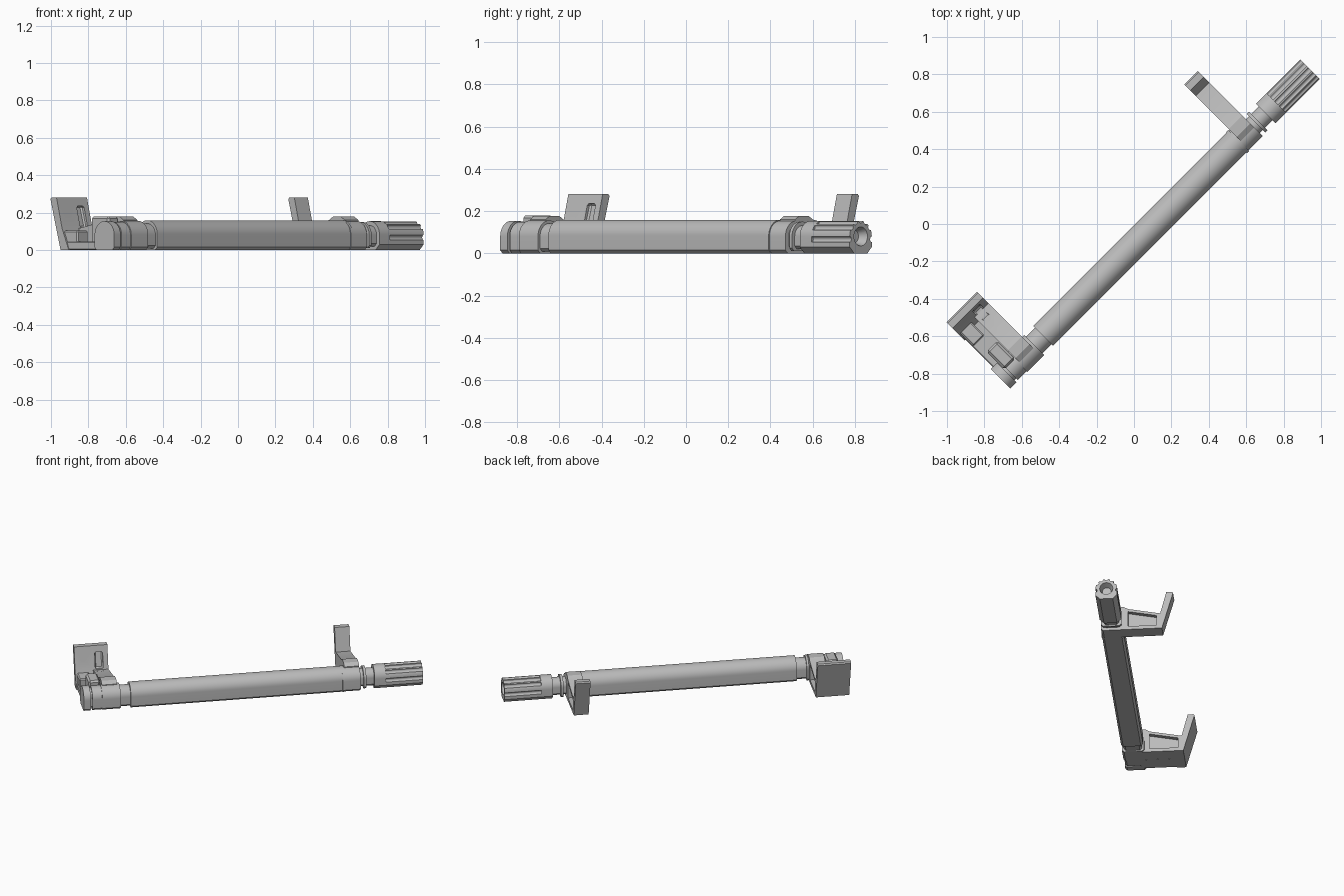
import bpy, bmesh, math
from mathutils import Matrix, Vector

cube = bpy.data.objects.get("Cube")
if cube:
    bpy.data.objects.remove(cube, do_unlink=True)

grey = bpy.data.materials.new("matte_grey")
grey.use_nodes = True
COLOUR = (0.5, 0.5, 0.5, 1)
grey.diffuse_color = COLOUR
grey.node_tree.nodes["Principled BSDF"].inputs["Base Color"].default_value = COLOUR

TURN = Matrix.Rotation(math.radians(45), 4, 'Z')   # the bar lies on the diagonal
AXIS = -0.08                                       # sideways offset of the bar axis
MID = 0.08                                         # height of the bar axis
parts = []


def finish(bm, name):
    bmesh.ops.recalc_face_normals(bm, faces=bm.faces)
    bm.transform(TURN)
    mesh = bpy.data.meshes.new(name)
    bm.to_mesh(mesh)
    bm.free()
    mesh.materials.append(grey)
    ob = bpy.data.objects.new(name, mesh)
    bpy.context.collection.objects.link(ob)
    parts.append(ob)
    return ob


def prism(name, profile, start, end, bevel=0.0):
    """Extrude a (side, height) profile along the bar."""
    bm = bmesh.new()
    face = bm.faces.new([bm.verts.new((start, v, z)) for v, z in profile])
    new = bmesh.ops.extrude_face_region(bm, geom=[face])["geom"]
    bmesh.ops.translate(bm, vec=(end - start, 0, 0),
                        verts=[g for g in new if isinstance(g, bmesh.types.BMVert)])
    if bevel:
        bmesh.ops.bevel(bm, geom=bm.edges[:], offset=bevel, segments=1, affect='EDGES')
    return finish(bm, name)


def box(name, u, v, z, bevel=0.0):
    profile = [(v[0], z[0]), (v[1], z[0]), (v[1], z[1]), (v[0], z[1])]
    return prism(name, profile, u[0], u[1], bevel)


def arch(r, base=0.0, chamfer=0.015, mid=MID):
    """Round top, straight sides and a flat, chamfered foot."""
    arc = [(AXIS + r * math.cos(math.pi * i / 24), mid + r * math.sin(math.pi * i / 24))
           for i in range(25)]
    foot = [(-r, base + chamfer), (-r + chamfer, base), (r - chamfer, base), (r, base + chamfer)]
    return arc + [(AXIS + v, z) for v, z in foot]


def cylinder(name, centre, radius, length, direction, tip=None):
    bm = bmesh.new()
    bmesh.ops.create_cone(bm, cap_ends=True, segments=32, radius1=radius,
                          radius2=radius if tip is None else tip, depth=length)
    turn = Vector(direction).to_track_quat('Z', 'Y').to_matrix().to_4x4()
    bm.transform(Matrix.Translation(centre) @ turn)
    return finish(bm, name)


def cut(ob, cutter):
    cutter.hide_render = True
    mod = ob.modifiers.new("cut", 'BOOLEAN')
    mod.operation = 'DIFFERENCE'
    mod.solver = 'EXACT'
    mod.object = cutter
    bpy.context.view_layer.objects.active = ob
    bpy.ops.object.modifier_apply(modifier=mod.name)
    parts.remove(cutter)
    bpy.data.objects.remove(cutter, do_unlink=True)


# Main bar and the stepped collars along it
prism("main_tube", arch(0.075, mid=0.084), -0.766, 0.70)
prism("tube_end_flange", arch(0.079), 0.695, 0.712)
prism("right_clamp_ring", arch(0.074), 0.712, 0.82)
prism("handle_neck", arch(0.052, 0.02), 0.81, 0.93)
prism("neck_disc", arch(0.07, 0.01), 0.842, 0.86)
prism("left_neck", arch(0.062, 0.008), -0.85, -0.76)
prism("left_clamp_ring", arch(0.076), -0.963, -0.835)
prism("left_hinge_ring", arch(0.07), -1.03, -0.957)
prism("left_hinge_core", arch(0.058, 0.012), -1.05, -1.02)
prism("left_end_cap", arch(0.074), -1.09, -1.042)

# Fluted handle with a recessed end
handle = prism("handle_grip", arch(0.074, 0.0, 0.03), 0.916, 1.25)
for angle in (-10, 35, 62, 90, 118, 145, 190):
    a = math.radians(angle)
    at = (1.13, AXIS + 0.078 * math.cos(a), MID + 0.078 * math.sin(a))
    cut(handle, cylinder("flute_cutter", at, 0.014, 0.27, (1, 0, 0)))
cut(handle, cylinder("socket_cutter", (1.235, AXIS, MID), 0.03, 0.06, (1, 0, 0), 0.05))

# Bracket: tapering arm with a leaning upright
ARM = [(-0.09, 0.02), (-0.06, 0), (0.262, 0), (0.338, 0.272), (0.33, 0.28),
       (0.292, 0.28), (0.25, 0.115), (0.03, 0.16), (0.0, 0.178), (-0.06, 0.178), (-0.09, 0.16)]
POCKET = [(0.03, 0.025), (0.225, 0.025), (0.225, 0.1), (0.03, 0.14)]


def bracket(name, start, end):
    arm = prism(name, ARM, start, end)
    cut(arm, prism("pocket_cutter", POCKET, end - 0.03, end + 0.03))
    return arm


right_hook = bracket("right_hook", 0.718, 0.82)
cut(right_hook, cylinder("hook_hole", (0.77, 0.28, 0.17), 0.013, 0.2, (0, 1, -0.27)))

left_bracket = bracket("left_bracket_arm", -0.955, -0.85)

# Wide upright plate on the left bracket
UPRIGHT = [(0.20, 0.0), (0.262, 0), (0.338, 0.272), (0.33, 0.28), (0.292, 0.28), (0.25, 0.115)]
plate = prism("left_upright_plate", UPRIGHT, -1.08, -0.95)
cut(plate, cylinder("plate_hole", (-1.02, 0.29, 0.195), 0.017, 0.2, (0, 1, -0.27)))

# Shallow recess on the inner face of the upright
recess = [(0.2, 0.12), (0.272, 0.12), (0.304, 0.235), (0.2, 0.235)]
cut(left_bracket, prism("recess_cutter", recess, -0.94, -0.885, 0.008))

# Hinge link beside the left arm
link = box("hinge_link_base", (-1.075, -0.95), (-0.05, 0.23), (0, 0.045), 0.006)
for v in (0.1, 0.15):
    cut(link, cylinder("pin_hole", (-1.02, v, 0.02), 0.012, 0.2, (0, 0, 1)))
box("hinge_lug", (-1.04, -0.96), (-0.06, 0.075), (0.02, 0.18), 0.012)
box("plate_lug", (-1.07, -0.985), (0.145, 0.25), (0.02, 0.105), 0.008)

# Smooth the round parts, keep the edges crisp
bpy.ops.object.select_all(action='DESELECT')
for ob in parts:
    ob.select_set(True)
bpy.context.view_layer.objects.active = parts[0]
bpy.ops.object.shade_smooth_by_angle(angle=math.radians(30))
